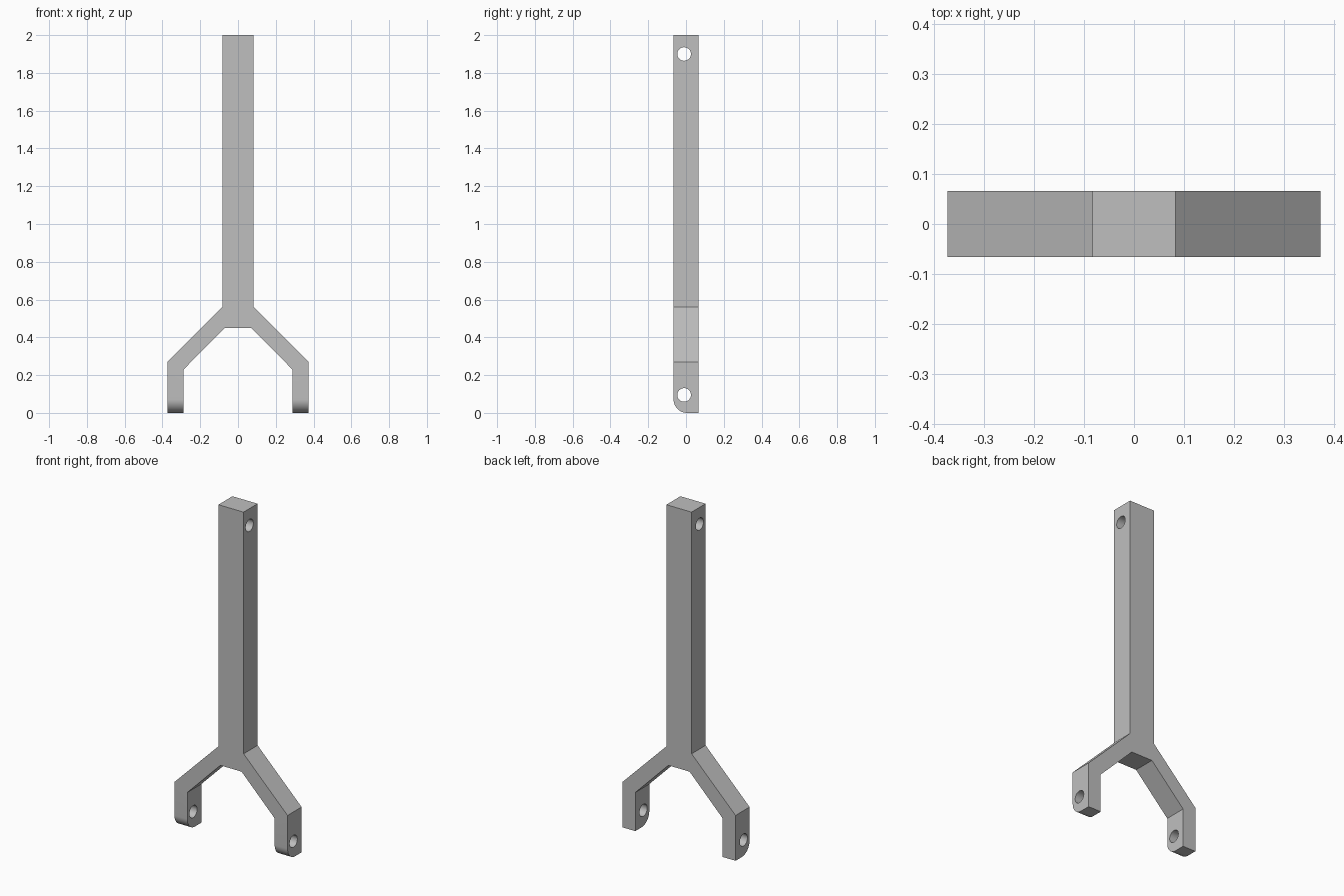
import bpy, bmesh, math

cube = bpy.data.objects.get("Cube")
if cube:
    bpy.data.objects.remove(cube, do_unlink=True)

HALF_DEPTH = 0.066
HOLE_Y = -0.01
HOLE_RADIUS = 0.036

grey = bpy.data.materials.new("light_grey")
grey.use_nodes = True
colour = (0.52, 0.52, 0.52, 1)
grey.diffuse_color = colour
grey.node_tree.nodes["Principled BSDF"].inputs["Base Color"].default_value = colour

# Fork outline: right half in x and z, mirrored for the other half
half = [(0.083, 2.0), (0.083, 0.56), (0.373, 0.27), (0.373, 0.0),
        (0.288, 0.0), (0.288, 0.23), (0.07, 0.45)]
outline = half + [(-x, z) for x, z in reversed(half)]

bm = bmesh.new()
face = bm.faces.new([bm.verts.new((x, -HALF_DEPTH, z)) for x, z in outline])
extruded = bmesh.ops.extrude_face_region(bm, geom=[face])["geom"]
moved = [v for v in extruded if isinstance(v, bmesh.types.BMVert)]
bmesh.ops.translate(bm, verts=moved, vec=(0, 2 * HALF_DEPTH, 0))
bmesh.ops.recalc_face_normals(bm, faces=bm.faces)

# Rounded front lower edge of each prong
toes = [e for e in bm.edges
        if all(v.co.z < 0.001 and v.co.y < 0 for v in e.verts)]
bmesh.ops.bevel(bm, geom=toes, offset=0.072, segments=14, profile=0.5,
                affect='EDGES')
mesh = bpy.data.meshes.new("forked_arm")
bm.to_mesh(mesh)
bm.free()
mesh.materials.append(grey)
arm = bpy.data.objects.new("forked_arm", mesh)
bpy.context.collection.objects.link(arm)


# Pin holes running sideways through the shaft and both prongs
def drill(name, z):
    bpy.ops.mesh.primitive_cylinder_add(
        vertices=40, radius=HOLE_RADIUS, depth=1,
        location=(0, HOLE_Y, z), rotation=(0, math.pi / 2, 0))
    cutter = bpy.context.object
    cutter.name = name
    cutter.hide_render = True
    cutter.data.materials.append(grey)
    cut = arm.modifiers.new(name, 'BOOLEAN')
    cut.operation = 'DIFFERENCE'
    cut.solver = 'EXACT'
    cut.object = cutter
    bpy.ops.object.select_all(action='DESELECT')
    arm.select_set(True)
    bpy.context.view_layer.objects.active = arm
    bpy.ops.object.modifier_apply(modifier=cut.name)
    bpy.data.objects.remove(cutter, do_unlink=True)


drill("shaft_pin_hole", 1.9)
drill("prong_pin_hole", 0.095)
bpy.ops.object.shade_smooth_by_angle(angle=math.radians(30))
